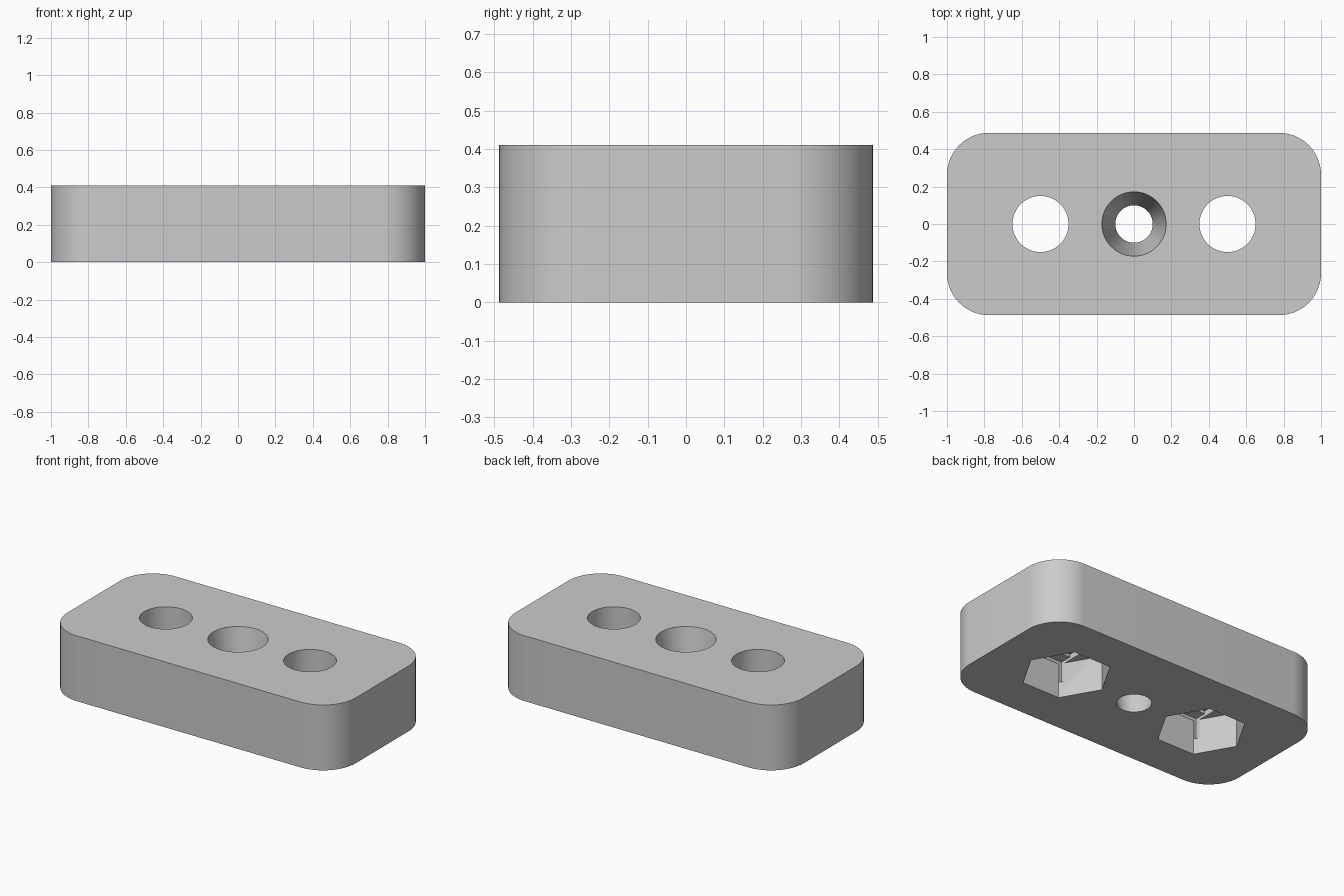
import bpy, bmesh, math

cube = bpy.data.objects.get("Cube")
if cube:
    bpy.data.objects.remove(cube, do_unlink=True)

LENGTH, WIDTH, HEIGHT, CORNER = 2.0, 0.975, 0.41, 0.225
HOLE_X, HOLE_R = 0.5, 0.15
NUT_R, NUT_DEPTH, STEP = 0.262, 0.22, 0.018
NUT_FLAT = NUT_R * math.cos(math.pi / 6)

grey = bpy.data.materials.new("light grey")
grey.use_nodes = True
colour = (0.6, 0.6, 0.6, 1)
grey.diffuse_color = colour
grey.node_tree.nodes["Principled BSDF"].inputs["Base Color"].default_value = colour


def make_object(name, bm):
    mesh = bpy.data.meshes.new(name)
    bmesh.ops.recalc_face_normals(bm, faces=bm.faces)
    bm.to_mesh(mesh)
    bm.free()
    mesh.materials.append(grey)
    obj = bpy.data.objects.new(name, mesh)
    bpy.context.collection.objects.link(obj)
    return obj


def prism(name, outline, z0, z1):
    """Extrude a closed outline from z0 up to z1."""
    bm = bmesh.new()
    face = bm.faces.new([bm.verts.new((x, y, z0)) for x, y in outline])
    top = bmesh.ops.extrude_face_region(bm, geom=[face])["geom"]
    verts = [v for v in top if isinstance(v, bmesh.types.BMVert)]
    bmesh.ops.translate(bm, verts=verts, vec=(0, 0, z1 - z0))
    return make_object(name, bm)


def ring(x, radius, sides):
    return [(x + radius * math.cos(math.tau * i / sides),
             radius * math.sin(math.tau * i / sides)) for i in range(sides)]


def rect(x, half_x, half_y):
    return [(x + sx * half_x, sy * half_y)
            for sx, sy in ((-1, -1), (1, -1), (1, 1), (-1, 1))]


# Block with rounded upright corners
outline = []
for quarter, (sx, sy) in enumerate(((1, 1), (-1, 1), (-1, -1), (1, -1))):
    for i in range(17):
        a = (quarter + i / 16) * math.pi / 2
        outline.append((sx * (LENGTH / 2 - CORNER) + CORNER * math.cos(a),
                        sy * (WIDTH / 2 - CORNER) + CORNER * math.sin(a)))
block = prism("block", outline, 0, HEIGHT)

# Bolt holes, hexagonal nut pockets below, and stepped pocket ceilings
cutters = []
for x in (-HOLE_X, HOLE_X):
    slot_top = NUT_DEPTH + STEP
    cutters += [
        prism("bolt_hole_cutter", ring(x, HOLE_R, 64), 0.1, HEIGHT + 0.1),
        prism("nut_pocket_cutter", ring(x, NUT_R, 6), -0.1, NUT_DEPTH),
        prism("slot_cutter", rect(x, HOLE_R, NUT_FLAT - 0.002), 0.1, slot_top),
        prism("square_cutter", rect(x, HOLE_R, HOLE_R), 0.1, slot_top + STEP),
    ]

# Tapered centre hole, wide at the top
bm = bmesh.new()
slope = (0.172 - 0.1) / HEIGHT
margin = 0.1
bmesh.ops.create_cone(bm, cap_ends=True, segments=64,
                      radius1=0.1 - slope * margin,
                      radius2=0.172 + slope * margin,
                      depth=HEIGHT + 2 * margin)
bmesh.ops.translate(bm, verts=bm.verts, vec=(0, 0, HEIGHT / 2))
cutters.append(make_object("centre_hole_cutter", bm))

# Cut everything out of the block
bpy.ops.object.select_all(action="DESELECT")
block.select_set(True)
bpy.context.view_layer.objects.active = block
for cutter in cutters:
    cutter.hide_render = True
    mod = block.modifiers.new("cut", "BOOLEAN")
    mod.operation = "DIFFERENCE"
    mod.solver = "EXACT"
    mod.object = cutter
    bpy.ops.object.modifier_apply(modifier=mod.name)
    bpy.data.objects.remove(cutter, do_unlink=True)

bpy.ops.object.shade_smooth_by_angle(angle=math.radians(30))
